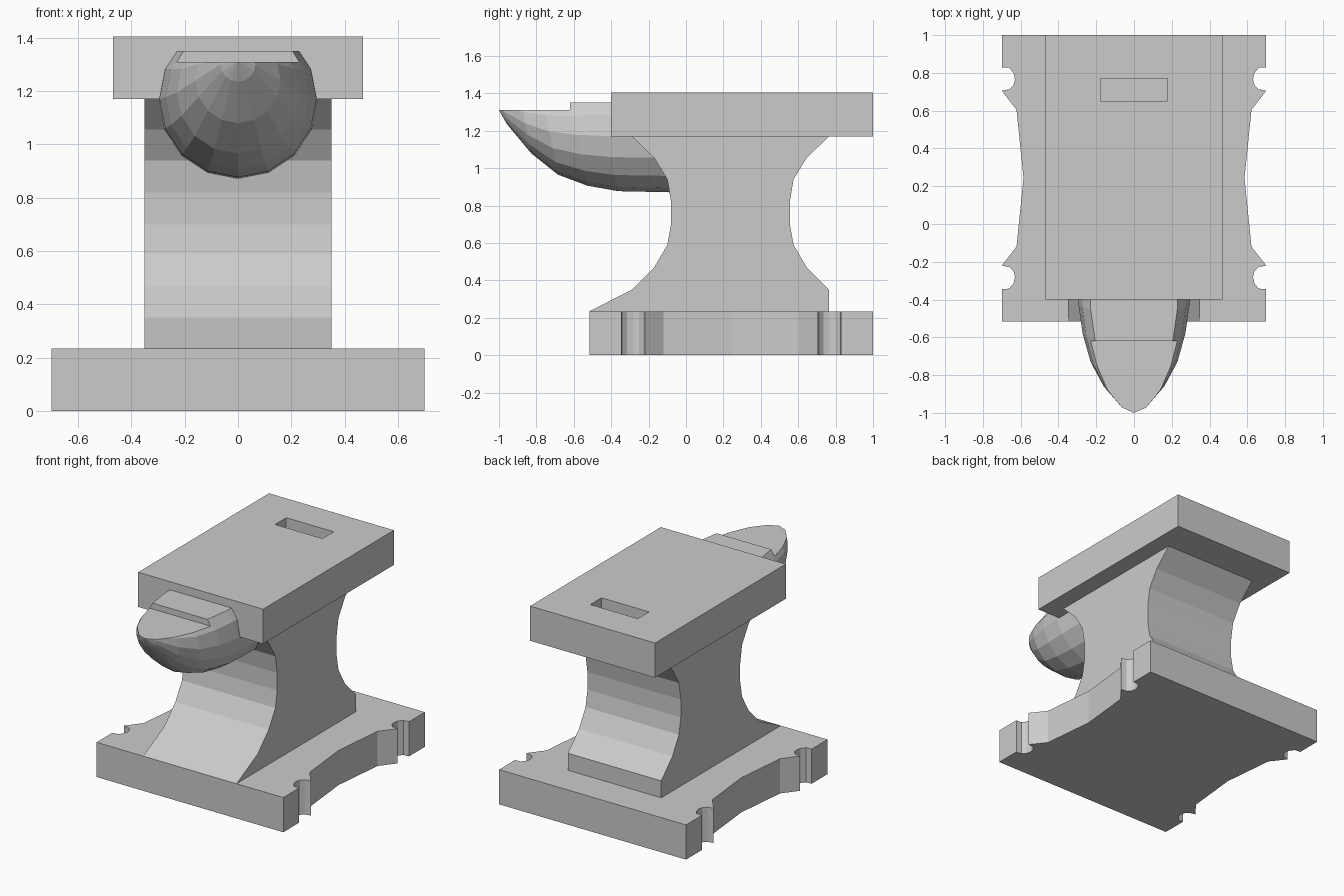
import bpy, bmesh
from math import sin, cos, pi
from mathutils import Vector

if "Cube" in bpy.data.objects:
    bpy.data.objects.remove(bpy.data.objects["Cube"])

GREY = (0.6, 0.6, 0.6, 1)
iron = bpy.data.materials.new("iron grey")
iron.use_nodes = True
iron.diffuse_color = GREY
iron.node_tree.nodes["Principled BSDF"].inputs["Base Color"].default_value = GREY


def finish(bm, name):
    bmesh.ops.recalc_face_normals(bm, faces=bm.faces)
    mesh = bpy.data.meshes.new(name)
    bm.to_mesh(mesh)
    bm.free()
    mesh.materials.append(iron)
    obj = bpy.data.objects.new(name, mesh)
    bpy.context.collection.objects.link(obj)
    return obj


def prism(name, outline, offset):
    """Extrude a closed outline of 3D points along an offset."""
    bm = bmesh.new()
    face = bm.faces.new([bm.verts.new(p) for p in outline])
    new = bmesh.ops.extrude_face_region(bm, geom=[face])["geom"]
    # the source face stays in place as the other cap
    bmesh.ops.translate(bm, vec=offset, verts=[v for v in new if isinstance(v, bmesh.types.BMVert)])
    return finish(bm, name)


def box(name, x0, x1, y0, y1, z0, z1):
    return prism(name, [(x0, y0, z0), (x1, y0, z0), (x1, y1, z0), (x0, y1, z0)], (0, 0, z1 - z0))


def cut(target, cutter):
    mod = target.modifiers.new("cut", "BOOLEAN")
    mod.operation, mod.solver, mod.object = "DIFFERENCE", "EXACT", cutter
    bpy.context.view_layer.objects.active = target
    bpy.ops.object.modifier_apply(modifier=mod.name)
    bpy.data.objects.remove(cutter)


# Base plate: waisted sides with a round notch near each corner
MID = 0.2425
quarter = [(0.7, -0.515), (0.7, -0.345), (0.66, -0.342), (0.638, -0.315), (0.63, -0.28),
           (0.638, -0.25), (0.66, -0.228), (0.7, -0.22), (0.622, -0.12)]
side = quarter + [(0.585, MID)] + [(x, 2 * MID - y) for x, y in reversed(quarter)]
plan = side + [(-x, y) for x, y in reversed(side)]
prism("base_plate", [(x, y, 0) for x, y in plan], (0, 0, 0.235))

# Waist: curved front and back, flat sides
curve = [(0.765, 0.35), (0.645, 0.47), (0.575, 0.59), (0.555, 0.7),
         (0.555, 0.82), (0.575, 0.94), (0.645, 1.055), (0.765, 1.17)]
profile = [(-0.515, 0.235), (0.765, 0.235)] + curve + [(2 * 0.2375 - y, z) for y, z in reversed(curve)]
prism("waist", [(-0.35, y, z) for y, z in profile], (0.7, 0, 0))

# Top block with a shallow tool slot
face_block = box("top_block", -0.468, 0.468, -0.4, 1, 1.17, 1.405)
cut(face_block, box("slot_cutter", -0.178, 0.178, 0.65, 0.77, 1.335, 1.5))

# Horn: lofted rounded nose, flattened on top, with a raised step at the block
SIDES = 16
rings = [(-0.97, 0.065, 1.3), (-0.86, 0.16, 1.24), (-0.73, 0.23, 1.195),
         (-0.58, 0.272, 1.178), (-0.42, 0.295, 1.172), (0.0, 0.302, 1.17)]
bm = bmesh.new()
tip = bm.verts.new((0, -1, 1.31))
loops = []
for y, r, cz in rings:
    loops.append([bm.verts.new((r * sin(2 * pi * i / SIDES),
                                y + 0.2 * r * cos(2 * pi * i / SIDES),
                                cz - r * cos(2 * pi * i / SIDES))) for i in range(SIDES)])
for i in range(SIDES):
    j = (i + 1) % SIDES
    bm.faces.new((tip, loops[0][i], loops[0][j]))
    for a, b in zip(loops, loops[1:]):
        bm.faces.new((a[i], b[i], b[j], a[j]))
bm.faces.new(loops[-1])
horn = finish(bm, "horn")
cut(horn, box("step_cutter", -0.6, 0.6, -1.2, -0.62, 1.31, 1.7))
cut(horn, box("top_cutter", -0.6, 0.6, -0.7, 0.3, 1.35, 1.7))
